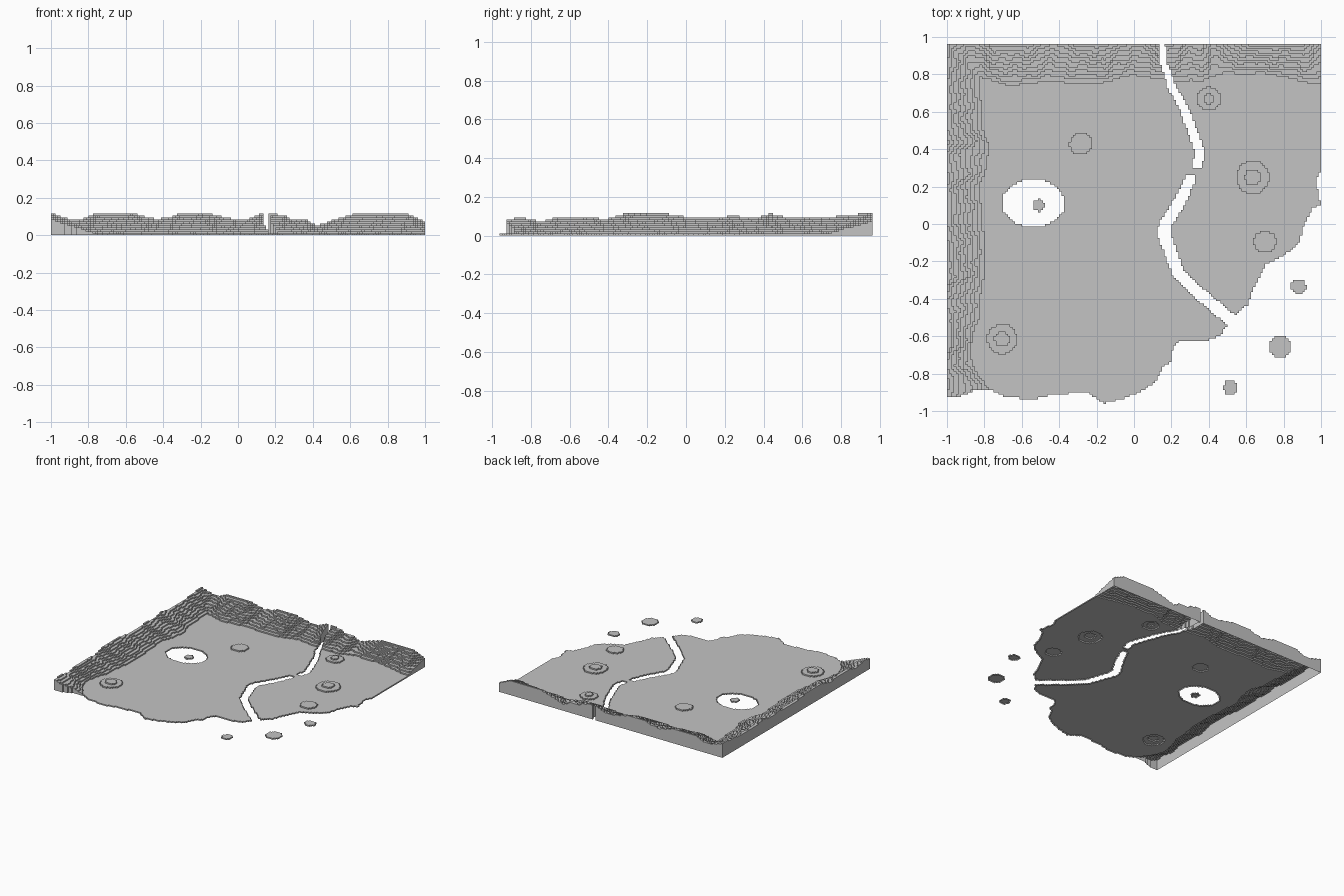
import bpy
import bmesh
import math
from mathutils import Vector
from mathutils.geometry import intersect_point_line

old_cube = bpy.data.objects.get("Cube")
if old_cube:
    bpy.data.objects.remove(old_cube, do_unlink=True)

CELL = 0.0125      # width of one terrain block
LAYER = 0.0105     # height of one terrain layer
EDGE_X, EDGE_Y = -1.0, 0.9625

stone = bpy.data.materials.new("plain grey")
stone.use_nodes = True
grey = (0.55, 0.55, 0.55, 1)
stone.diffuse_color = grey
stone.node_tree.nodes["Principled BSDF"].inputs["Base Color"].default_value = grey


def sample(points, value):
    """Linear interpolation along a list of (position, amount) points."""
    if value <= points[0][0]:
        return points[0][1]
    for (a, fa), (b, fb) in zip(points, points[1:]):
        if value <= b:
            return fa + (fb - fa) * (value - a) / (b - a)
    return points[-1][1]


def inside(polygon, x, y):
    """Even-odd test for a point in an outline."""
    hit = False
    for (ax, ay), (bx, by) in zip(polygon, polygon[1:] + polygon[:1]):
        if (ay > y) != (by > y) and x < ax + (bx - ax) * (y - ay) / (by - ay):
            hit = not hit
    return hit


def near_path(path, x, y):
    """True within the half width of a path of (x, y, half width) points."""
    p = Vector((x, y))
    for a, b in zip(path, path[1:]):
        spot, t = intersect_point_line(p, Vector(a[:2]), Vector(b[:2]))
        t = min(max(t, 0), 1)
        closest = Vector(a[:2]).lerp(Vector(b[:2]), t)
        if (p - closest).length < a[2] + (b[2] - a[2]) * t:
            return True
    return False


# Ragged coast round the missing front corner
coast = [(-1, -.93), (-.93, -.92), (-.85, -.89), (-.75, -.89), (-.7, -.92),
         (-.55, -.94), (-.42, -.91), (-.25, -.9), (-.16, -.96), (-.05, -.93),
         (.05, -.89), (.12, -.84), (.16, -.75), (.2, -.74), (.2, -.68),
         (.24, -.62), (.36, -.63), (.46, -.6), (.49, -.55), (.55, -.48),
         (.61, -.43), (.64, -.34), (.7, -.22), (.8, -.17), (.88, -.11),
         (.91, 0), (.96, .09), (1, .1), (.98, .19), (.97, .24), (1, .28),
         (1, 1), (-1, 1)]

# Two river reaches with a land bridge between them
upper_river = [(.147, .98, .018), (.16, .86, .018), (.2, .74, .021),
               (.275, .6, .024), (.31, .5, .025), (.355, .38, .026), (.335, .32, .026)]
lower_river = [(.3, .24, .027), (.25, .13, .031), (.17, 0, .033), (.16, -.05, .036),
               (.235, -.26, .032), (.36, -.38, .032), (.55, -.54, .034)]

# Crest heights and foot lines of the two border ridges
back_crest = [(-1, .115), (-.88, .08), (-.82, .09), (-.76, .116), (-.56, .116),
              (-.45, .09), (-.38, .09), (-.31, .116), (-.15, .116), (0, .08),
              (.05, .085), (.13, .118), (.24, .11), (.3, .08), (.36, .09),
              (.42, .05), (.5, .08), (.62, .116), (.9, .116), (1, .075)]
back_foot = [(-.8, .77), (-.66, .73), (-.5, .75), (-.2, .74), (0, .79), (.1, .77),
             (.35, .75), (.5, .8), (.7, .8), (.85, .77), (.95, .74)]
left_crest = [(-.93, .085), (-.85, .095), (-.75, .075), (-.66, .1), (-.5, .1),
              (-.42, .085), (-.3, .118), (-.14, .118), (0, .1), (.15, .095),
              (.25, .105), (.35, .09), (.44, .115), (.5, .1), (.7, .095), (.95, .118)]
left_foot = [(-.88, -.77), (-.8, -.83), (-.7, -.87), (-.6, -.86), (-.5, -.82),
             (-.2, -.79), (0, -.8), (.2, -.82), (.3, -.78), (.4, -.76),
             (.5, -.8), (.8, -.82)]

# Low round mounds: centre, then the radius of each layer
mounds = [(-.285, .43, (.06,)), (.7, -.095, (.06,)), (.4, .67, (.063, .03)),
          (.635, .25, (.088, .043)), (-.705, -.615, (.08, .04))]


def ripple(u, v):
    return .004 * math.sin(34 * u + 9 * v) + .003 * math.sin(71 * u - 23 * v)


def ridge(crest, foot, edge, along, across):
    """Layers of a slope rising from its foot line to the border."""
    base = sample(foot, along)
    t = (across - base) / (edge - base)
    if t <= 0:
        return 0
    rise = (sample(crest, along) - LAYER) * t
    rise += ripple(along, across) * 4 * t * (1 - t)
    return max(0, math.ceil(rise / LAYER - .35))


def land(x, y):
    if not inside(coast, x, y) or near_path(upper_river, x, y) or near_path(lower_river, x, y):
        return 0
    if ((x + .538) / .167) ** 2 + ((y - .112) / .128) ** 2 < 1:
        return 0
    layers = 1 + max(ridge(back_crest, back_foot, EDGE_Y, x, y),
                     ridge(left_crest, left_foot, EDGE_X, y, x))
    for cx, cy, radii in mounds:
        layers += sum(math.hypot(x - cx, y - cy) < r for r in radii)
    return layers


def build_blocks(name, layers_at, x_min, x_max, y_min, y_max):
    """Stepped shell: block tops, risers between layers, outer skirts to the ground."""
    first = (math.floor((x_min - EDGE_X) / CELL), math.floor((y_min + EDGE_Y) / CELL))
    last = (math.ceil((x_max - EDGE_X) / CELL), math.ceil((y_max + EDGE_Y) / CELL))
    heights = {}
    for i in range(first[0], last[0]):
        for j in range(first[1], last[1]):
            n = layers_at(EDGE_X + (i + .5) * CELL, -EDGE_Y + (j + .5) * CELL)
            if n:
                heights[i, j] = n
    bm = bmesh.new()
    verts = {}

    def corner(i, j, k):
        if (i, j, k) not in verts:
            verts[i, j, k] = bm.verts.new((EDGE_X + i * CELL, -EDGE_Y + j * CELL, k * LAYER))
        return verts[i, j, k]

    square = [(0, 0), (1, 0), (1, 1), (0, 1)]
    neighbours = [(0, -1), (1, 0), (0, 1), (-1, 0)]
    for (i, j), top in heights.items():
        bm.faces.new([corner(i + a, j + b, top) for a, b in square])
        for s, (di, dj) in enumerate(neighbours):
            low = heights.get((i + di, j + dj), 0)
            if low < top:
                (a, b), (c, d) = square[s], square[(s + 1) % 4]
                bm.faces.new([corner(i + a, j + b, low), corner(i + c, j + d, low),
                              corner(i + c, j + d, top), corner(i + a, j + b, top)])
    mesh = bpy.data.meshes.new(name)
    bm.to_mesh(mesh)
    bm.free()
    mesh.materials.append(stone)
    obj = bpy.data.objects.new(name, mesh)
    bpy.context.collection.objects.link(obj)


build_blocks("terrain", land, -1, 1, -EDGE_Y, EDGE_Y)

# Small flat islands in the lake and off the coast
islands = {"lake_island": (-.51, .1, .032), "east_islet": (.88, -.335, .04),
           "middle_islet": (.78, -.655, .06), "south_islet": (.515, -.875, .038)}
for name, (cx, cy, r) in islands.items():
    build_blocks(name, lambda x, y: int(math.hypot(x - cx, y - cy) < r),
                 cx - r, cx + r, cy - r, cy + r)
